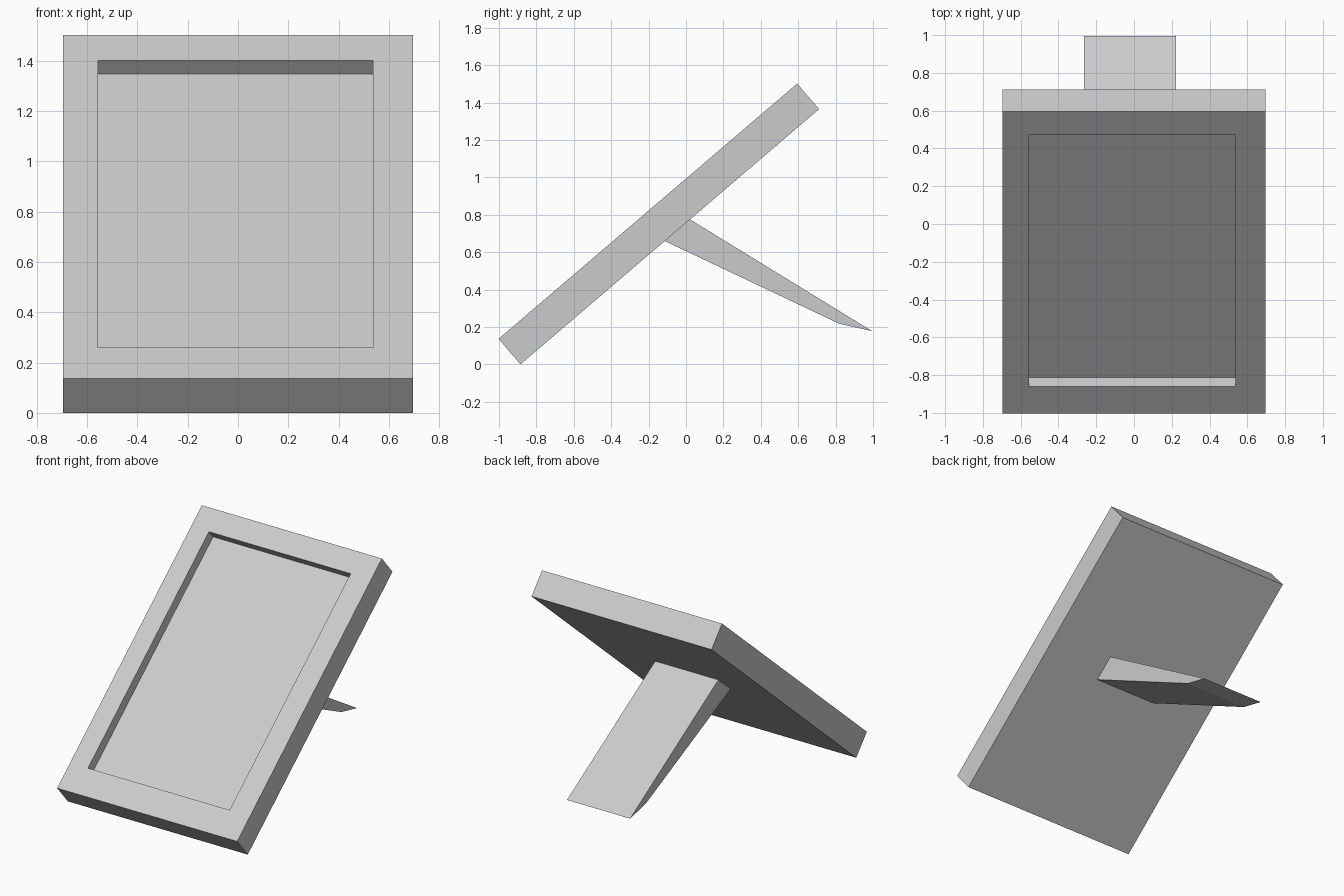
import bpy, bmesh
from math import atan2
from mathutils import Matrix

cube = bpy.data.objects.get("Cube")
if cube:
    bpy.data.objects.remove(cube, do_unlink=True)

grey = bpy.data.materials.new("light grey")
grey.use_nodes = True
colour = (0.6, 0.6, 0.6, 1)
grey.diffuse_color = colour
grey.node_tree.nodes["Principled BSDF"].inputs["Base Color"].default_value = colour


def lofted(name, rings):
    """Join successive closed rings with side faces and cap both ends."""
    bm = bmesh.new()
    loops = [[bm.verts.new(p) for p in ring] for ring in rings]
    for a, b in zip(loops, loops[1:]):
        for i in range(len(a)):
            j = (i + 1) % len(a)
            bm.faces.new((a[i], a[j], b[j], b[i]))
    bm.faces.new(loops[0][::-1])
    bm.faces.new(loops[-1])
    bmesh.ops.recalc_face_normals(bm, faces=bm.faces)
    mesh = bpy.data.meshes.new(name)
    bm.to_mesh(mesh)
    bm.free()
    mesh.materials.append(grey)
    obj = bpy.data.objects.new(name, mesh)
    bpy.context.collection.objects.link(obj)
    return obj


def rectangle(x0, x1, y0, y1, z):
    return [(x0, y0, z), (x1, y0, z), (x1, y1, z), (x0, y1, z)]


# Frame with a recessed panel, built flat on its back, then leaned back
thickness, recess, length = 0.18, 0.07, 2.10
outer = (-0.695, 0.695, 0, length)
opening = (-0.557, 0.537, 0.188, 1.943)
frame = lofted("picture_frame", [
    rectangle(*outer, 0),
    rectangle(*outer, thickness),
    rectangle(*opening, thickness),
    rectangle(*opening, thickness - recess),
])
lean = atan2(1.365, 1.597)
frame.data.transform(Matrix.Translation((0, -0.885, 0)) @ Matrix.Rotation(lean, 4, "X"))

# Tapered support leg at the back
profile = [(-0.115, 0.66), (0.02, 0.776), (0.995, 0.178), (0.82, 0.217)]
lofted("support_leg", [[(x, y, z) for y, z in profile] for x in (-0.265, 0.223)])
